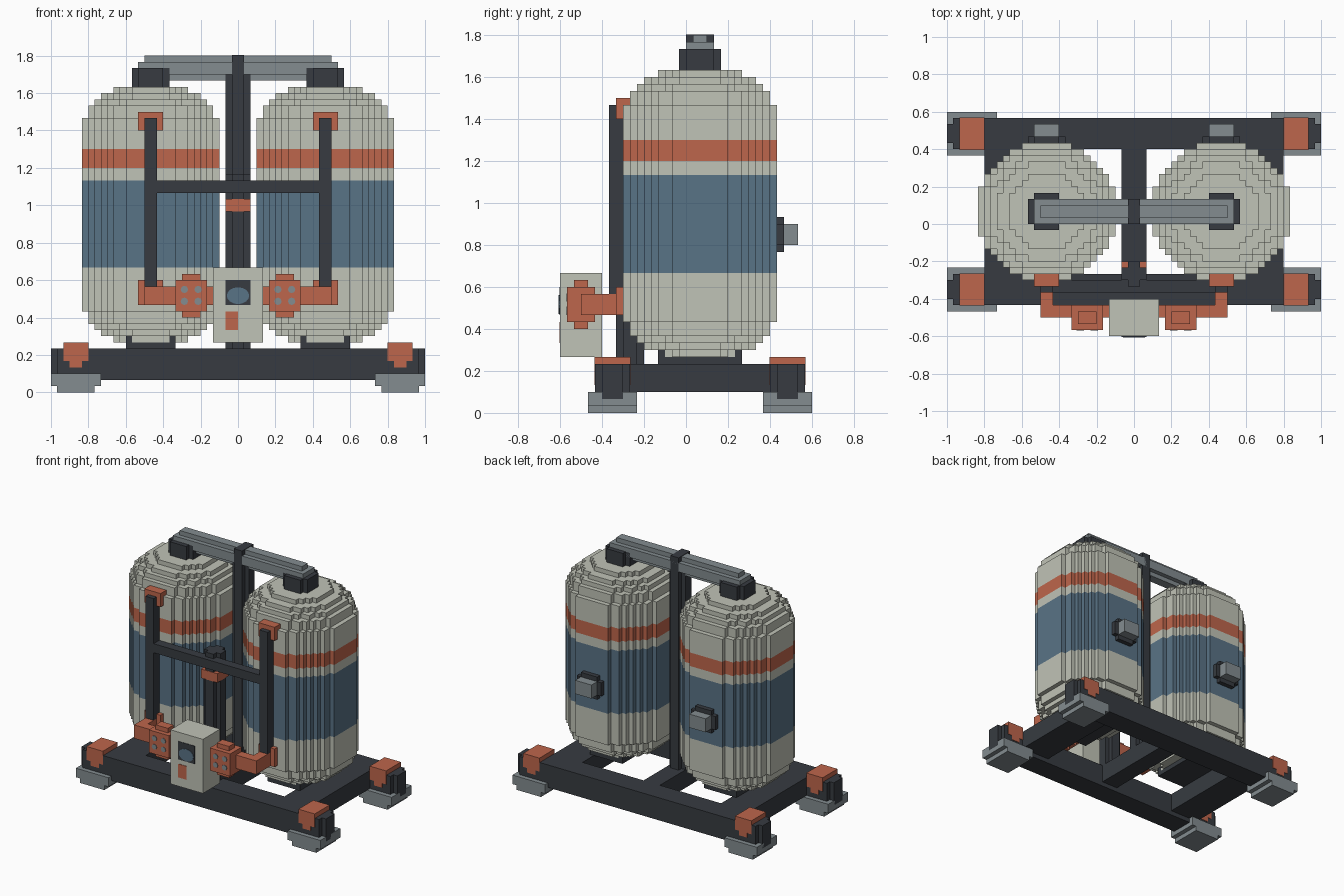
import bpy, bmesh, math

if "Cube" in bpy.data.objects:
    bpy.data.objects.remove(bpy.data.objects["Cube"], do_unlink=True)

U = 1 / 30  # size of one block


def material(name, rgb):
    lin = [((c / 255 + 0.055) / 1.055) ** 2.4 for c in rgb] + [1]
    m = bpy.data.materials.new(name)
    m.use_nodes = True
    m.diffuse_color = lin
    m.node_tree.nodes["Principled BSDF"].inputs["Base Color"].default_value = lin
    return m


CREAM = material("cream paint", (192, 195, 183))
RED = material("rust red", (190, 102, 76))
BLUE = material("slate blue", (89, 115, 134))
DARK = material("charcoal", (55, 59, 65))
GREY = material("steel grey", (131, 140, 144))


def finish(name, bm, mats):
    bmesh.ops.recalc_face_normals(bm, faces=bm.faces)
    mesh = bpy.data.meshes.new(name)
    bm.to_mesh(mesh)
    bm.free()
    for m in mats:
        mesh.materials.append(m)
    ob = bpy.data.objects.new(name, mesh)
    bpy.context.collection.objects.link(ob)
    return ob


def blocks(name, mat, *boxes, mx=False):
    """Boxes (x0, x1, y0, y1, z0, z1) in block units; mx builds a copy mirrored in x."""
    for s, prefix in ((1, "left_"), (-1, "right_")) if mx else ((1, ""),):
        bm = bmesh.new()
        for x0, x1, y0, y1, z0, z1 in boxes:
            v = bmesh.ops.create_cube(bm, size=1)["verts"]
            for p in v:
                p.co = (s * U * (x1 if p.co.x > 0 else x0),
                        U * (y1 if p.co.y > 0 else y0),
                        U * (z1 if p.co.z > 0 else z0))
        finish(prefix + name, bm, [mat])


def disc_plate(name, mat, x, z, rx, rz, y, sides):
    """Thin flat plate facing the front."""
    bm = bmesh.new()
    bmesh.ops.create_cone(bm, cap_ends=True, segments=sides, radius1=1, radius2=1, depth=1)
    for p in bm.verts:
        a, b, c = p.co
        p.co = (U * (x + a * rx), U * (y + c * 0.2), U * (z + b * rz))
    finish(name, bm, [mat])


# Tanks: stepped vertical vessels with domed ends and painted bands
Z0, Z1 = 8, 49
ENDS = [6.1, 8.15, 9.2, 10.2, 10.5]


def radius(k):
    d = min(k - Z0, Z1 - 1 - k)
    return ENDS[d] if d < len(ENDS) else 11.2


def solid(i, j, k):
    return Z0 <= k < Z1 and math.hypot(i + 0.5, j + 0.5) < radius(k)


def band(k):
    return 1 if 20 <= k < 34 else 2 if 36 <= k < 39 else 0


def tank(name, cx, cy):
    bm = bmesh.new()
    verts = {}

    def vert(p):
        if p not in verts:
            verts[p] = bm.verts.new(((p[0] + cx) * U, (p[1] + cy) * U, p[2] * U))
        return verts[p]

    for k in range(Z0, Z1):
        for i in range(-11, 11):
            for j in range(-11, 11):
                if not solid(i, j, k):
                    continue
                for ax in range(3):
                    for side in (0, 1):
                        n = [i, j, k]
                        n[ax] += 2 * side - 1
                        if solid(*n):
                            continue
                        ring = []
                        for a, b in ((0, 0), (1, 0), (1, 1), (0, 1)):
                            p = [i, j, k]
                            p[ax] += side
                            p[(ax + 1) % 3] += a
                            p[(ax + 2) % 3] += b
                            ring.append(vert(tuple(p)))
                        f = bm.faces.new(ring if side else ring[::-1])
                        f.material_index = band(k)
    finish(name, bm, [CREAM, BLUE, RED])


tank("left_tank", 14, 2)
tank("right_tank", -14, 2)

# Base frame: two long beams with stepped ends, three cross rails
for label, y in (("front", -13), ("rear", 12)):
    blocks(label + "_beam", DARK, (-29, 29, y, y + 5, 2, 7),
           (-30, -29, y + 1, y + 4, 2, 7), (29, 30, y + 1, y + 4, 2, 7))
    # Feet and corner brackets
    f = y - 1
    blocks(label + "_foot", GREY, (22, 30, f, f + 7, 1, 3), (23, 29, f, f + 7, 0, 1), mx=True)
    e = 0.1
    blocks(label + "_bracket", RED, (24, 28, y - e, y + 5 + e, 5, 8),
           (25, 27, y - e, y + 5 + e, 4, 5), mx=True)
blocks("side_rail", DARK, (17, 24, -8, 12, 3, 7), mx=True)
blocks("centre_rail", DARK, (-2, 2, -8, 12, 3, 7))

# Tank supports and top caps
blocks("tank_pad", DARK, (10, 18, -4, 8, 7, 9), mx=True)
blocks("tank_cap", DARK, (11, 17, 0, 4, 49, 52), (12, 16, -1, 5, 49, 52), mx=True)

# Central mast and top manifold
blocks("mast", DARK, (-2, 2, 1, 3, 7, 51), (-1, 1, 0, 4, 7, 54.1))
blocks("top_manifold", GREY, (-14, 14, 1, 3, 50, 51),
       (-16, 16, 0, 4, 51, 53), (-15, 15, 1, 3, 53, 54))

# Front standpipe, its collar and the crossing pipe
blocks("standpipe", DARK, (-1, 1, -10, -6, 7, 35), (-2, 2, -9, -7, 7, 35))
blocks("standpipe_collar", RED, (-2, 2, -10.1, -6, 29, 31))
blocks("cross_pipe", DARK, (-13, 13, -11, -9, 32, 34))

# Tank feed pipes and red elbows
blocks("feed_pipe", DARK, (13, 15, -11, -9, 17, 44), mx=True)
blocks("upper_elbow", RED, (12, 16, -10, -8, 42, 45), mx=True)
blocks("lower_elbow", RED, (12, 16, -10, -8, 14, 18), (13, 15, -15, -10, 14, 17),
       (4, 13, -15, -13, 14, 17), mx=True)

# Bolted valves
blocks("valve", RED, (5, 10, -17, -13, 13, 18), (6, 9, -16, -14, 12, 19), mx=True)
for s in (-1, 1):
    for bx in (6.4, 8.6):
        for bz in (14.6, 16.5):
            disc_plate("valve_bolt", GREY, s * bx, bz, 0.6, 0.6, -17, 8)

# Control box with screen, dial and button
blocks("control_box", CREAM, (-4, 4, -18, -12, 8, 20))
blocks("screen", DARK, (-2, 2, -18.1, -17.9, 14, 18))
disc_plate("dial", BLUE, 0, 15.5, 1.8, 1.35, -18.1, 16)
blocks("button", RED, (-2, 0, -18.1, -17.9, 10, 13))

# Rear outlets
blocks("outlet_flange", DARK, (11, 17, 12, 14, 24, 27), (12, 16, 12, 14, 23, 28), mx=True)
blocks("outlet", GREY, (12, 16, 14, 16, 24, 27), mx=True)
